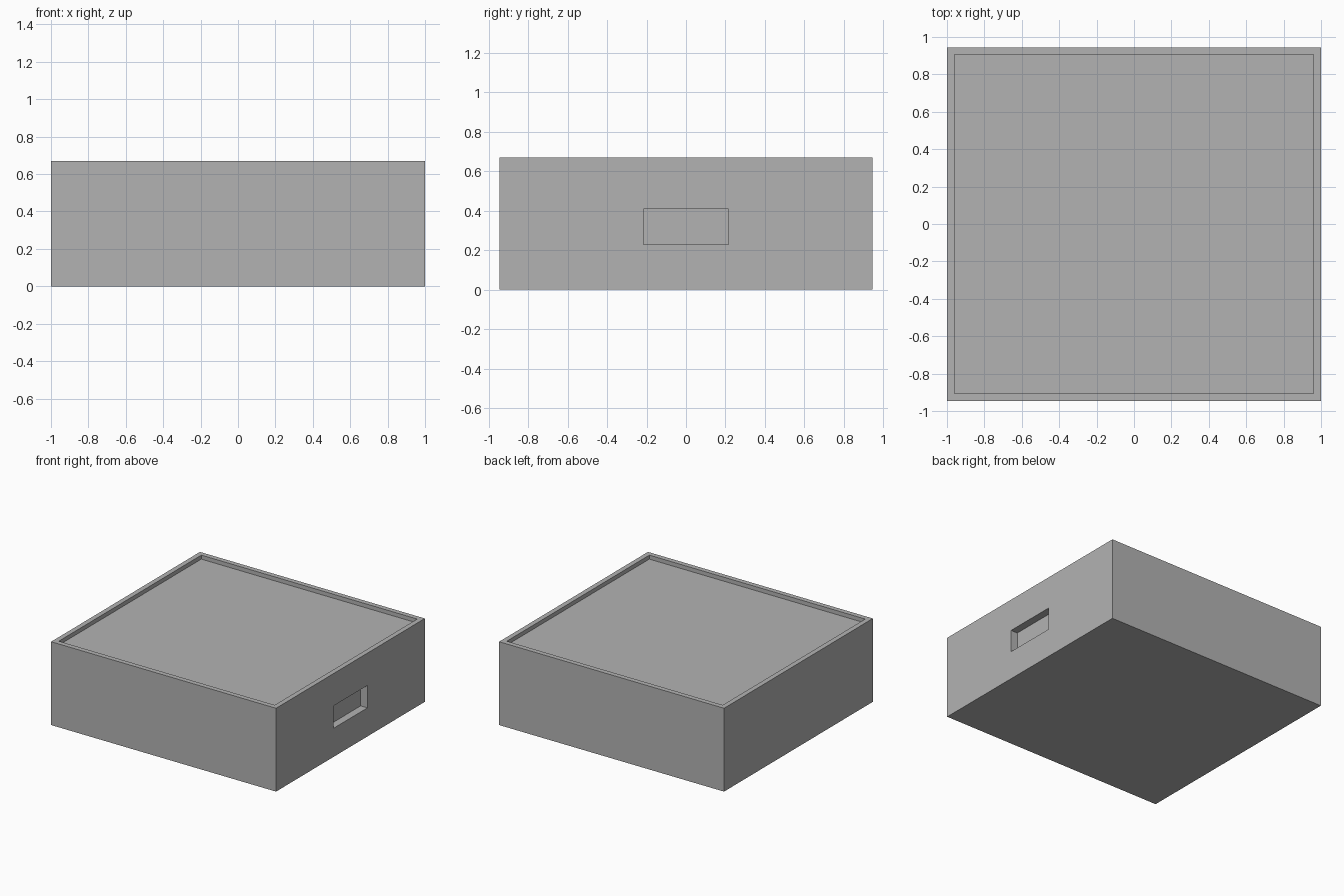
import bpy
import bmesh
from mathutils import Vector

cube = bpy.data.objects.get("Cube")
if cube:
    bpy.data.objects.remove(cube, do_unlink=True)

WIDTH, DEPTH, HEIGHT = 2.0, 1.89, 0.67
RIM, TRAY_DEPTH = 0.04, 0.032
SLOT_HALF_WIDTH, SLOT_LOW, SLOT_HIGH, SLOT_DEPTH = 0.215, 0.23, 0.41, 0.06


def make_material(name, rgb):
    mat = bpy.data.materials.new(name)
    mat.use_nodes = True
    color = (*rgb, 1.0)
    mat.diffuse_color = color
    mat.node_tree.nodes["Principled BSDF"].inputs["Base Color"].default_value = color
    return mat


def face_towards(bm, direction):
    """Outermost face pointing along the direction."""
    bm.normal_update()
    facing = [f for f in bm.faces if f.normal.dot(direction) > 0.9]
    return max(facing, key=lambda f: f.calc_center_median().dot(direction))


def sink(bm, face, depth):
    """Push a face inwards, leaving straight walls behind it."""
    offset = -face.normal.copy() * depth
    new_face = bmesh.ops.extrude_discrete_faces(bm, faces=[face])["faces"][0]
    bmesh.ops.translate(bm, verts=new_face.verts[:], vec=offset)


# Solid block
bm = bmesh.new()
bmesh.ops.create_cube(bm, size=1.0)
bmesh.ops.scale(bm, verts=bm.verts[:], vec=(WIDTH, DEPTH, HEIGHT))
bmesh.ops.translate(bm, verts=bm.verts[:], vec=(0, 0, HEIGHT / 2))

# Shallow recess inside a thin rim on the top
top = face_towards(bm, Vector((0, 0, 1)))
bmesh.ops.inset_individual(bm, faces=[top], thickness=RIM, use_even_offset=True)
sink(bm, top, TRAY_DEPTH)

# Hand slot in the left side
side = face_towards(bm, Vector((1, 0, 0)))
bmesh.ops.inset_individual(bm, faces=[side], thickness=0.1, use_even_offset=True)
for v in side.verts:
    v.co.y = SLOT_HALF_WIDTH if v.co.y > 0 else -SLOT_HALF_WIDTH
    v.co.z = SLOT_HIGH if v.co.z > HEIGHT / 2 else SLOT_LOW
sink(bm, side, SLOT_DEPTH)

bmesh.ops.recalc_face_normals(bm, faces=bm.faces[:])
mesh = bpy.data.meshes.new("box_body")
bm.to_mesh(mesh)
bm.free()
mesh.materials.append(make_material("mid_grey", (0.45, 0.45, 0.45)))
bpy.context.collection.objects.link(bpy.data.objects.new("box_body", mesh))
